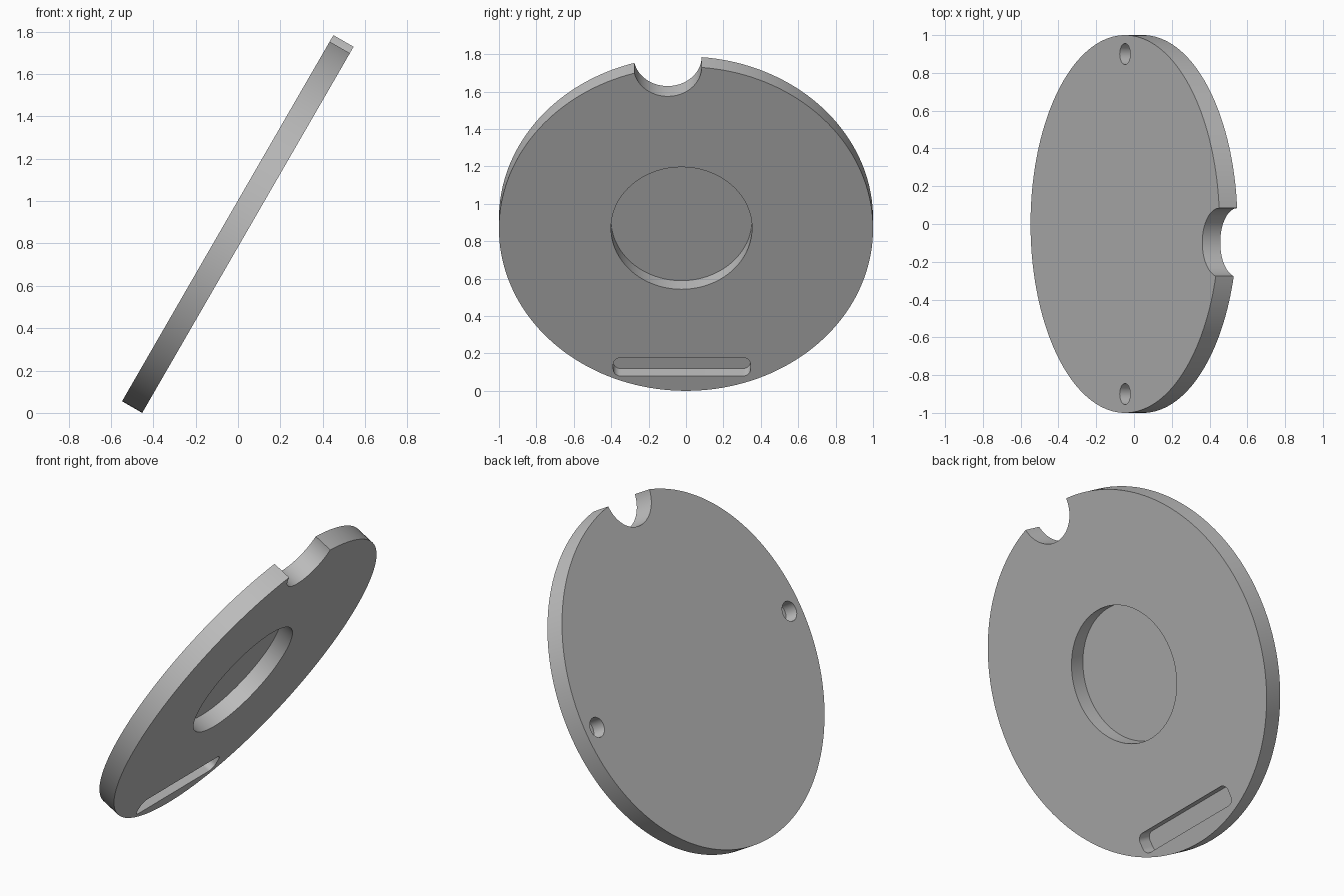
import bpy
import bmesh
from math import radians, cos, sin, pi
from mathutils import Matrix

cube = bpy.data.objects.get("Cube")
if cube:
    bpy.data.objects.remove(cube, do_unlink=True)

THICK = 0.11
HALF = THICK / 2
DEEP = 0.08      # depth of the slot and the pin holes
OVER = 0.05      # how far cutters reach past a face

grey = bpy.data.materials.new("plain grey")
grey.use_nodes = True
colour = (0.52, 0.52, 0.52, 1)
grey.diffuse_color = colour
grey.node_tree.nodes["Principled BSDF"].inputs["Base Color"].default_value = colour


def prism(name, outline, low, high):
    """Extrude a closed 2D outline between two heights."""
    bm = bmesh.new()
    face = bm.faces.new([bm.verts.new((x, y, low)) for x, y in outline])
    top = bmesh.ops.extrude_face_region(bm, geom=[face])["geom"]
    moved = [v for v in top if isinstance(v, bmesh.types.BMVert)]
    bmesh.ops.translate(bm, verts=moved, vec=(0, 0, high - low))
    bmesh.ops.recalc_face_normals(bm, faces=bm.faces)
    mesh = bpy.data.meshes.new(name)
    bm.to_mesh(mesh)
    bm.free()
    mesh.materials.append(grey)
    obj = bpy.data.objects.new(name, mesh)
    bpy.context.collection.objects.link(obj)
    return obj


def circle(x, y, r, n):
    return [(x + r * cos(2 * pi * i / n), y + r * sin(2 * pi * i / n))
            for i in range(n)]


def rounded_box(x, y, w, h, r, n=8):
    """Rectangle outline with quarter-circle corners."""
    points = []
    for k, (sx, sy) in enumerate([(1, 1), (-1, 1), (-1, -1), (1, -1)]):
        for i in range(n + 1):
            a = (k + i / n) * pi / 2
            points.append((x + sx * (w / 2 - r) + r * cos(a),
                           y + sy * (h / 2 - r) + r * sin(a)))
    return points


# Disc, flat for now: x runs up the slope, z is the upper face
disc = prism("disc", circle(0, 0, 1, 160), -HALF, HALF)

# Rim notch, round pocket and slot on the underside, two pin holes on top
cutters = [
    prism("notch_cutter", circle(1, -0.098, 0.182, 64), -HALF - OVER, HALF + OVER),
    prism("pocket_cutter", circle(0.004, -0.024, 0.377, 96), -HALF - OVER, -HALF + 0.092),
    prism("slot_cutter", rounded_box(-0.852, -0.022, 0.113, 0.734, 0.04),
          -HALF - OVER, -HALF + DEEP),
]
for side in (-1, 1):
    cutters.append(prism("pin_hole_cutter", circle(0, side * 0.9, 0.056, 32),
                         HALF - DEEP, HALF + OVER))

for cutter in cutters:
    cutter.hide_render = True
    cut = disc.modifiers.new(cutter.name, "BOOLEAN")
    cut.operation = "DIFFERENCE"
    cut.solver = "EXACT"
    cut.object = cutter

# Bake the cuts and drop the cutters
bpy.context.view_layer.update()
graph = bpy.context.evaluated_depsgraph_get()
baked = bpy.data.meshes.new_from_object(disc.evaluated_get(graph))
disc.modifiers.clear()
disc.data = baked
for cutter in cutters:
    bpy.data.objects.remove(cutter, do_unlink=True)

# Lean the disc and rest its lower rim on the ground
lean = radians(60)
height = sin(lean) + HALF * cos(lean)
baked.transform(Matrix.Translation((0, 0, height)) @ Matrix.Rotation(-lean, 4, "Y"))

# Smooth curved walls, crisp edges
bpy.ops.object.select_all(action="DESELECT")
disc.select_set(True)
bpy.context.view_layer.objects.active = disc
bpy.ops.object.shade_smooth_by_angle(angle=radians(30))
